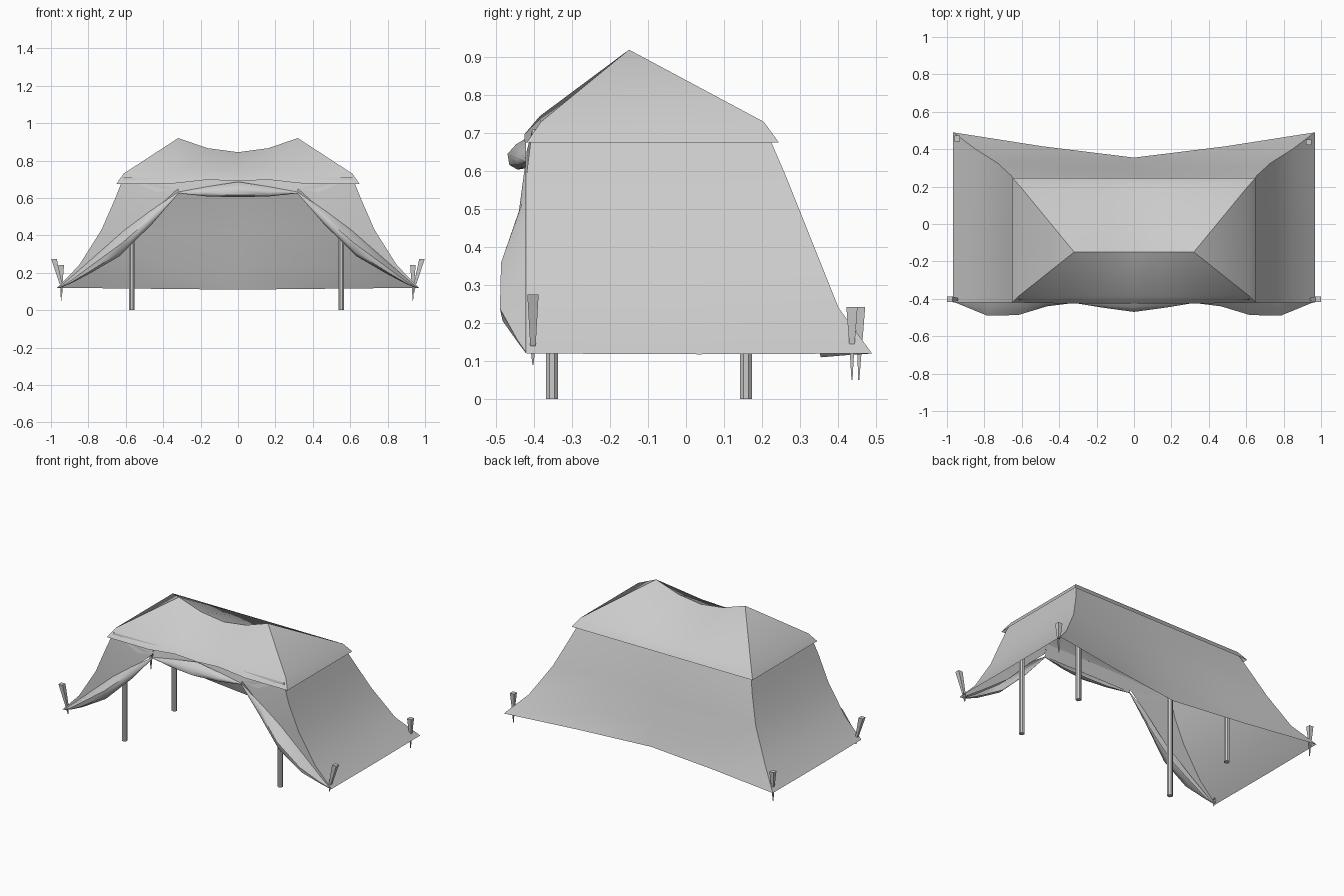
import bpy, bmesh, math
from mathutils import Vector

if "Cube" in bpy.data.objects:
    bpy.data.objects.remove(bpy.data.objects["Cube"])


def grid(name, rows, wrap=False, caps=False, angle=35):
    """Skin a list of equal-length point rows with quads."""
    bm = bmesh.new()
    vs = [[bm.verts.new(p) for p in r] for r in rows]
    n = len(rows[0])
    for a, b in zip(vs, vs[1:]):
        for i in range(n if wrap else n - 1):
            j = (i + 1) % n
            bm.faces.new((a[i], a[j], b[j], b[i]))
    if caps:
        bm.faces.new(vs[0])
        bm.faces.new(vs[-1])
    bmesh.ops.remove_doubles(bm, verts=bm.verts, dist=1e-4)
    bmesh.ops.recalc_face_normals(bm, faces=bm.faces)
    me = bpy.data.meshes.new(name)
    bm.to_mesh(me)
    bm.free()
    ob = bpy.data.objects.new(name, me)
    bpy.context.collection.objects.link(ob)
    bpy.ops.object.select_all(action='DESELECT')
    ob.select_set(True)
    bpy.context.view_layer.objects.active = ob
    bpy.ops.object.shade_smooth_by_angle(angle=math.radians(angle))
    return ob


def mirror_row(half):
    """Half row listed from the centre outwards -> full row."""
    return [(-x, y, z) for x, y, z in reversed(half[1:])] + half


def post(name, axis_pts, radii, sides, turn=0):
    """Tapered post along a list of centre points."""
    rows = []
    for p, r in zip(axis_pts, radii):
        rows.append([Vector(p) + Vector((r * math.cos(turn + k * math.tau / sides),
                                         r * math.sin(turn + k * math.tau / sides), 0))
                     for k in range(sides)])
    return grid(name, rows, wrap=True, caps=True)


# roof: front eave, front knee, sagging ridge, back knee, back eave
ridge = [(0, -.15, .845), (.16, -.15, .866), (.32, -.15, .92), (.32, -.15, .92)]
front_eave = [(0, -.425, .69), (.16, -.425, .698), (.35, -.425, .677), (.65, -.42, .675)]
front_knee = [(0, -.385, .738), (.16, -.385, .745), (.33, -.385, .737), (.612, -.382, .73)]
back_knee = [(x, .205, .73) for x in (0, .16, .33, .612)]
back_eave = [(x, .245, .675) for x in (0, .16, .35, .65)]
grid("roof_cover", [mirror_row(r) for r in
                    (front_eave, front_knee, ridge, back_knee, back_eave)], angle=40)
# hip ends of the roof
for s, side in ((1, "right"), (-1, "left")):
    grid("roof_end_" + side, [
        [(s * .32, -.15, .92), (s * .32, -.15, .92)],
        [(s * .612, -.382, .73), (s * .612, .205, .73)],
        [(s * .65, -.42, .675), (s * .65, .245, .675)]], angle=40)

# side and back walls: x, z, corner y, back middle y per height
prof = [(.612, .71, .21, .205), (.66, .59, .262, .24), (.73, .43, .326, .282),
        (.85, .24, .402, .325), (.967, .12, .49, .355)]
rows = []
for i, (x, z, yc, ym) in enumerate(prof):
    yf = -.405 if i == 0 else -.42
    dip = .01 if i == 4 else 0
    half = [(0, ym, z - dip), (x * .5, (yc + ym) / 2 - .008, z - dip * .5), (x, yc, z),
            (x, yf * .5 + yc * .5, z - dip * .2), (x, yf, z)]
    rows.append(mirror_row(half))
grid("tent_walls", rows, angle=40)

# front panels beside the opening
inner = [(.32, .65), (.43, .55), (.60, .375), (.79, .235), (.95, .122)]
for s, side in ((1, "right"), (-1, "left")):
    grid("front_panel_" + side, [
        [(s * x, -.405 if i == 0 else -.42, z), (s * a, -.42, b)]
        for i, ((x, z, _, _), (a, b)) in enumerate(zip(prof, inner))])
    grid("header_end_" + side, [
        [(s * .32, -.405, .71), (s * .612, -.405, .71)],
        [(s * .32, -.42, .65), (s * .43, -.42, .63)]])
grid("front_header", [[(-.32, -.405, .71), (.32, -.405, .71)],
                      [(-.32, -.42, .63), (.32, -.42, .63)]])


def fold(name, stations, s=1):
    """Gathered cloth: stations of upper (x,z), lower (x,z), front y."""
    rows = []
    for (ux, uz), (lx, lz), y in stations:
        row = []
        for t, f in ((0, 0), (.2, .55), (.5, 1), (.85, .9), (1, .45), (.95, 0)):
            row.append((s * (ux + (lx - ux) * t), -.421 + (y + .421) * f, uz + (lz - uz) * t))
        rows.append(row)
    return grid(name, rows, angle=50)


# pulled-back door flaps
flap = [((.32, .632), (.318, .625), -.422), ((.47, .53), (.46, .46), -.44),
        ((.605, .43), (.635, .288), -.487), ((.77, .285), (.80, .192), -.49),
        ((.90, .17), (.89, .145), -.445), ((.955, .125), (.95, .12), -.421)]
fold("door_flap_right", flap)
fold("door_flap_left", flap, -1)

# rolled cloth over the opening
roll = [((0, .687), (0, .604), -.47), ((.17, .66), (.17, .609), -.447),
        ((.32, .632), (.318, .625), -.422)]
fold("door_roll", [((-a, b), (-c, d), y) for (a, b), (c, d), y in reversed(roll[1:])] + roll)

# poles
for s, side in ((1, "right"), (-1, "left")):
    x = s * .56 - .008
    for y, end in ((-.353, "front"), (.158, "back")):
        post(f"pole_{end}_{side}", [(x, y, 0), (x, y, .69)], (.017, .017), 8, math.pi / 8)

# pegs: square wooden wedge above, thin spike below
pegs = [("front_right", (.984, -.403, .275), (.947, -.403, .14), (.94, -.403, .09)),
        ("front_left", (-.984, -.403, .275), (-.947, -.403, .14), (-.94, -.403, .09)),
        ("back_right", (.935, .437, .243), (.935, .437, .145), (.935, .437, .05)),
        ("back_left", (-.945, .457, .243), (-.945, .457, .145), (-.945, .455, .05))]
for name, top, mid, tip in pegs:
    post("peg_" + name, [top, mid], (.021, .010), 4, math.pi / 4)
    neck = Vector(mid).lerp(Vector(tip), .1)
    post("spike_" + name, [neck, tip], (.009, .002), 4, math.pi / 4)
